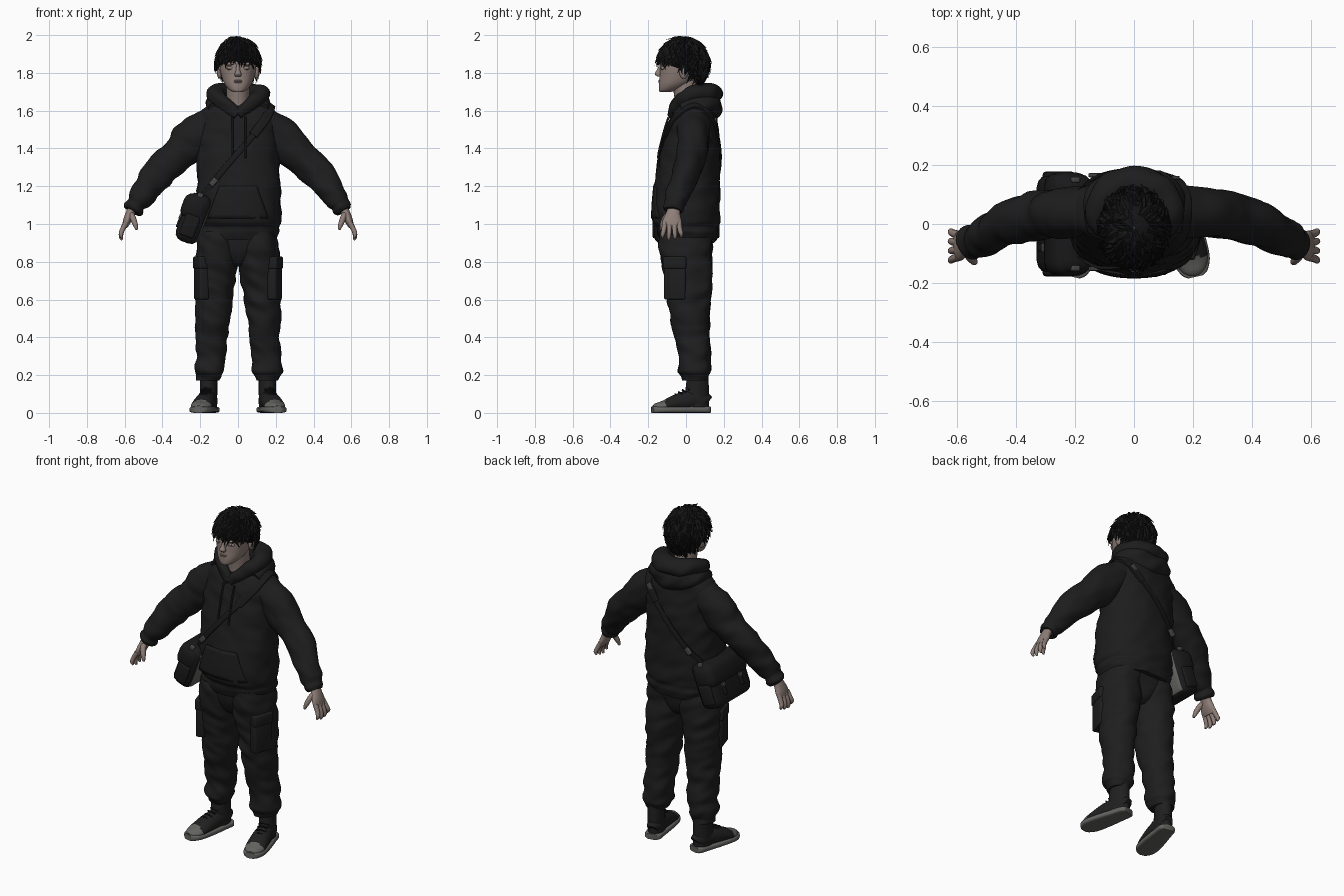
import bpy, bmesh, math, random
from mathutils import Vector, noise

random.seed(4)
if "Cube" in bpy.data.objects:
    bpy.data.objects.remove(bpy.data.objects["Cube"])


def material(name, r, g, b):
    mat = bpy.data.materials.new(name)
    mat.use_nodes = True
    mat.diffuse_color = (r, g, b, 1)
    mat.node_tree.nodes["Principled BSDF"].inputs["Base Color"].default_value = (r, g, b, 1)
    return mat


FLEECE = material("black fleece", .012, .012, .012)
COTTON = material("black cotton", .013, .013, .013)
HAIR = material("black hair", .007, .007, .007)
SKIN = material("skin", .27, .207, .185)
LIP = material("lip", .235, .168, .15)
NYLON = material("black nylon", .01, .01, .011)
CANVAS = material("shoe canvas", .014, .014, .014)
RUBBER = material("grey rubber", .125, .125, .117)
METAL = material("dark metal", .06, .06, .06)
Y_AXIS = lambda p: Vector((0, 1, 0))
Z_AXIS = lambda p: Vector((0, 0, 1))


def finish(name, bm, *mats):
    bmesh.ops.recalc_face_normals(bm, faces=bm.faces)
    mesh = bpy.data.meshes.new(name)
    bm.to_mesh(mesh)
    bm.free()
    ob = bpy.data.objects.new(name, mesh)
    bpy.context.collection.objects.link(ob)
    for mat in mats:
        mesh.materials.append(mat)
    bpy.context.view_layer.objects.active = ob
    ob.select_set(True)
    bpy.ops.object.shade_smooth_by_angle(angle=.8)
    ob.select_set(False)
    return ob


def smooth_rows(rows, steps):
    """Pass a smooth curve through rows of numbers."""
    pts = [Vector(r) for r in rows]
    out = []
    for i in range(len(pts) - 1):
        a, b, c, d = pts[max(i - 1, 0)], pts[i], pts[i + 1], pts[min(i + 2, len(pts) - 1)]
        for k in range(steps):
            t = k / steps
            out.append(b + (c - a) * (t / 2) + (a * 2 - b * 5 + c * 4 - d) * (t * t / 2)
                       + (b * 3 - a - c * 3 + d) * (t ** 3 / 2))
    return out + [pts[-1]]


def loft(name, rows, *mats, ref=None, sides=24, steps=6, power=2, fold=0):
    """Skin rings (x, y, z, width, depth); ref gives the depth direction along a path."""
    rows = smooth_rows(rows, steps)
    bm, rings = bmesh.new(), []
    for i, row in enumerate(rows):
        p = Vector(row[:3])
        u, n = Vector((1, 0, 0)), Vector((0, 1, 0))
        if ref:
            t = Vector((rows[min(i + 1, len(rows) - 1)] - rows[max(i - 1, 0)])[:3]).normalized()
            n = ref(p)
            n = (n - t * n.dot(t)).normalized()
            u = t.cross(n)
        ring = []
        for k in range(sides):
            a = math.tau * k / sides
            c, s = math.cos(a), math.sin(a)
            d = (u * math.copysign(abs(c) ** (2 / power), c) * row[3]
                 + n * math.copysign(abs(s) ** (2 / power), s) * row[4])
            q = p + d
            wave = noise.noise(Vector((q.x * 11, q.y * 11, q.z * 18 + q.x * 9))) * fold
            ring.append(bm.verts.new(q + d.normalized() * wave))
        rings.append(ring)
    for a, b in zip(rings, rings[1:]):
        for k in range(sides):
            j = (k + 1) % sides
            bm.faces.new((a[k], a[j], b[j], b[k]))
    bm.faces.new(rings[0])
    bm.faces.new(rings[-1])
    return finish(name, bm, *mats)


def box(name, loc, size, *mats, rot=(0, 0, 0), bevel=.01):
    bm = bmesh.new()
    bmesh.ops.create_cube(bm, size=1)
    bmesh.ops.scale(bm, vec=size, verts=bm.verts)
    bmesh.ops.bevel(bm, geom=bm.edges[:], offset=bevel, segments=3, profile=.5, affect='EDGES')
    ob = finish(name, bm, *mats)
    ob.location, ob.rotation_euler = loc, rot
    return ob


def ball(name, loc, size, mat):
    bm = bmesh.new()
    bmesh.ops.create_uvsphere(bm, u_segments=20, v_segments=12, radius=1)
    bmesh.ops.scale(bm, vec=size, verts=bm.verts)
    finish(name, bm, mat).location = loc


def flip(rows, s):
    return [(s * r[0], *r[1:]) for r in rows]


def around(half):
    return half + flip(half[:-1], -1)[::-1]


# Hoodie body with gathered hem
TORSO = [(0, .012, .915, .2, .15), (.005, .01, .955, .215, .162), (.005, .008, .985, .21, .163),
         (.005, 0, 1.03, .225, .178), (.003, .005, 1.2, .222, .172), (0, .022, 1.38, .215, .155),
         (0, .035, 1.52, .21, .132), (0, .045, 1.6, .197, .112), (0, .045, 1.645, .14, .085)]
loft("hoodie_body", TORSO, FLEECE, sides=48, steps=8, power=2.3, fold=.012)
TORSO_FINE = smooth_rows(TORSO, 30)


def on_torso(x, z, side, gap):
    r = min(TORSO_FINE, key=lambda row: abs(row[2] - z))
    inside = max(0, 1 - abs(x / r[3]) ** 2.3) ** (1 / 2.3)
    return (x, r[1] + side * (r[4] * inside + gap), z)


# Hood resting on the shoulders
loft("hood_rim", around([(0, -.08, 1.58, .02, .026), (.05, -.06, 1.617, .026, .034),
     (.105, -.005, 1.662, .04, .045), (.115, .06, 1.685, .05, .05), (.07, .118, 1.692, .058, .055),
     (0, .135, 1.69, .058, .055)]), FLEECE, ref=Z_AXIS, fold=.012)
loft("hood_fold", around([(.125, -.02, 1.605, .035, .035), (.128, .06, 1.63, .05, .055),
     (.08, .12, 1.63, .055, .065), (0, .136, 1.615, .055, .065)]), FLEECE, ref=Z_AXIS, fold=.012)
for x, end in ((-.03, 1.37), (.04, 1.35)):
    cord = [on_torso(x, z, -1, .012) + (.0055, .0055) for z in (1.565, 1.5, 1.43, end)]
    loft("drawstring", cord, NYLON, ref=Y_AXIS, sides=8)

# Front pouch pocket following the belly
bm = bmesh.new()
grid = [[bm.verts.new(on_torso((.16 - .06 * v / 8) * (u / 8 - 1), 1.03 + .17 * v / 8, -1, .002))
         for u in range(17)] for v in range(9)]
for a, b in zip(grid, grid[1:]):
    for k in range(16):
        bm.faces.new((a[k], a[k + 1], b[k + 1], b[k]))
pouch = finish("pouch_pocket", bm, FLEECE)
solid = pouch.modifiers.new("thickness", 'SOLIDIFY')
solid.thickness, solid.offset = .008, 0

# Hips
loft("trouser_hips", [(0, .005, .775, .04, .07), (0, .005, .805, .1, .1), (.004, .003, .87, .185, .125),
     (.005, .005, .96, .205, .14)], COTTON, power=2.3, sides=36, fold=.008)

for s, side in ((1, "left"), (-1, "right")):
    # Sleeve and cuff
    loft(side + "_sleeve", flip([(.12, .045, 1.55, .08, .088), (.232, .038, 1.458, .108, .085),
         (.315, .03, 1.37, .09, .082), (.405, .008, 1.287, .086, .074), (.48, -.03, 1.19, .074, .064),
         (.522, -.054, 1.13, .064, .06), (.54, -.06, 1.105, .052, .052),
         (.553, -.064, 1.083, .054, .053), (.562, -.067, 1.068, .044, .044)], s),
         FLEECE, ref=Y_AXIS, sides=32, fold=.012)
    # Hand
    loft(side + "_palm", flip([(.552, -.06, 1.09, .026, .032), (.572, -.068, 1.055, .023, .038),
         (.588, -.073, 1.015, .021, .051), (.6, -.075, .985, .014, .049)], s), SKIN, ref=Y_AXIS)
    for i in range(4):
        y, tip = -.112 + .025 * i, .912 + abs(i - 1.3) * .011
        spread = (i - 1.5) * .008
        loft(side + "_finger", flip([(.594, y, 1.005, .014, .014), (.614, y + spread / 2, .965, .013, .013),
             (.62, y + spread, tip + .017, .011, .011), (.613, y + spread, tip, .005, .005)], s),
             SKIN, ref=Y_AXIS, sides=10, steps=3)
    loft(side + "_thumb", flip([(.57, -.08, 1.06, .017, .018), (.556, -.11, 1.03, .016, .016),
         (.543, -.126, .995, .013, .013), (.536, -.131, .97, .006, .006)], s), SKIN, ref=Y_AXIS, sides=10)
    # Trouser leg with gathered ankle
    loft(side + "_trouser_leg", flip([(.1, 0, .96, .1, .138), (.107, 0, .9, .106, .14),
         (.113, .004, .8, .111, .134), (.122, .012, .7, .104, .122), (.128, .016, .6, .098, .113),
         (.134, .02, .5, .088, .102), (.138, .032, .4, .083, .092), (.145, .046, .3, .079, .084),
         (.15, .044, .225, .078, .087), (.152, .048, .198, .066, .073), (.155, .05, .172, .058, .066)], s),
         COTTON, sides=36, steps=8, power=2.2, fold=.014)
    # Cargo pocket and flap
    turn = (0, 0, -.3 * s)
    box(side + "_cargo_pocket", (s * .194, -.055, .7), (.05, .12, .2), COTTON, rot=turn)
    box(side + "_cargo_flap", (s * .197, -.056, .795), (.054, .128, .065), COTTON, rot=turn)
    # Shoe: canvas upper, rubber toe, sole, ankle and laces
    foot = [(0, .068, .05, .028, .045), (0, .052, .06, .042, .052), (0, 0, .065, .047, .058),
            (0, -.08, .055, .055, .048), (0, -.16, .036, .056, .03), (0, -.2, .03, .04, .022),
            (0, -.215, .025, .02, .015)]
    upper = loft(side + "_shoe_upper", foot, CANVAS, RUBBER, ref=Z_AXIS)
    for face in upper.data.polygons:
        face.material_index = int(face.center.y < -.16)
    sole = loft(side + "_shoe_sole", [(x, y * 1.1 + .012, .017, w + .006, .017) for x, y, z, w, h in foot],
                RUBBER, ref=Z_AXIS, power=4)
    ankle = loft(side + "_shoe_ankle", [(0, .015, .03, .045, .068), (0, .02, .12, .045, .063),
                 (0, .022, .2, .045, .057)], CANVAS)
    parts = [upper, sole, ankle]
    for i in range(4):
        y, z = -.1 + .02 * i, .102 + .011 * i
        parts.append(loft(side + "_lace", [(-.03, y + .012, z - .014, .004, .004), (0, y, z - .002, .004, .004),
                     (.03, y + .012, z - .014, .004, .004)], NYLON, ref=Y_AXIS, sides=8))
    for ob in parts:
        ob.location, ob.rotation_euler = (s * .16, .04, 0), (0, 0, s * .22)
    # Ear, brow ridge and eye
    ball(side + "_ear", (s * .098, -.012, 1.805), (.014, .024, .036), SKIN)
    ball(side + "_eyelid", (s * .04, -.122, 1.825), (.022, .012, .01), SKIN)
    ball(side + "_eye_line", (s * .04, -.131, 1.822), (.017, .004, .0025), LIP)
    ball(side + "_brow_ridge", (s * .04, -.122, 1.848), (.032, .015, .009), SKIN)

# Head, neck and face
loft("head", [(0, -.112, 1.698, .022, .026), (0, -.093, 1.71, .046, .05), (0, -.06, 1.74, .071, .084),
     (0, -.035, 1.78, .087, .105), (0, -.02, 1.83, .097, .117), (0, -.017, 1.88, .095, .115),
     (0, -.015, 1.92, .078, .095), (0, -.014, 1.955, .045, .055)], SKIN, sides=32, power=2.15)
loft("neck", [(0, .02, 1.57, .075, .08), (0, .01, 1.64, .061, .068), (0, -.005, 1.76, .062, .07)], SKIN)
loft("nose", [(0, -.132, 1.845, .009, .008), (0, -.142, 1.815, .011, .013), (0, -.147, 1.795, .018, .018),
     (0, -.142, 1.782, .016, .012)], SKIN, sides=16)
for z, w in ((1.758, .025), (1.75, .021)):
    ball("lip", (0, -.139, z), (w, .007, .005), LIP)


# Hair: cap plus layered tapering locks
def hairline(az):
    front = -math.sin(az)
    return 1.83 - .34 * front + .45 * max(0, -front)


def scalp(az, polar, k):
    r = math.sin(polar) * k
    return Vector((.115 * r * math.cos(az), -.013 + .134 * r * math.sin(az), 1.85 + .139 * k * math.cos(polar)))


bm = bmesh.new()
cap = [[bm.verts.new(scalp(math.tau * i / 40, max(.02, hairline(math.tau * i / 40) * j / 14), .98))
        for i in range(40)] for j in range(15)]
for a, b in zip(cap, cap[1:]):
    for k in range(40):
        bm.faces.new((a[k], a[k - 1], b[k - 1], b[k]))
finish("hair_cap", bm, HAIR)
bm = bmesh.new()
for i in range(480):
    az = random.uniform(0, math.tau)
    limit = hairline(az)
    start = limit * .88 * math.sqrt(random.random())
    end = min(start + random.uniform(.3, .6), limit + random.uniform(-.05, .3))
    drift, lift = random.uniform(-.4, .4), random.uniform(.05, .18)
    width = random.uniform(.009, .018)
    last = None
    for j in range(5):
        t = j / 4
        a = az + drift * t
        mid = scalp(a, start + (end - start) * t, .97 + lift * t)
        across = Vector((-math.sin(a), math.cos(a), 0)) * width * (1.03 - t)
        out = (mid - Vector((0, -.013, 1.85))).normalized() * .01 * (1 - t)
        row = [bm.verts.new(q) for q in (mid - across, mid + out, mid + across)]
        if last:
            for k in range(2):
                bm.faces.new((last[k], last[k + 1], row[k + 1], row[k]))
        last = row
finish("hair_locks", bm, HAIR)

# Shoulder strap from bag front, over the left shoulder, to bag back
down = [(.15, 1.565), (.08, 1.47), (-.02, 1.355), (-.12, 1.235), (-.2, 1.13)]
path = [on_torso(x, z, -1, .005) for x, z in down][::-1] + [(.175, .045, 1.63)]
path += [on_torso(x, z, 1, .005) for x, z in down]
OUTWARD = lambda p: Vector((p.x * .4, (p.y - .03) * 3, .1))
loft("bag_strap", [p + (.016, .006) for p in path], NYLON, ref=OUTWARD, sides=12, power=4)
loft("strap_pad", [p + (.025, .008) for p in path[3:8]], NYLON, ref=OUTWARD, sides=12, power=4)
for x, z, d in ((-.13, 1.223, -1), (-.13, 1.223, 1), (.13, 1.54, 1)):
    box("strap_buckle", on_torso(x, z, d, .012), (.045, .014, .03), METAL, rot=(0, -.85, 0), bevel=.004)

# Messenger bag on the right hip
tilt = (0, .36, 0)
bag = box("bag_body", (-.235, 0, 1.03), (.13, .34, .27), NYLON, RUBBER, rot=tilt, bevel=.045)
for face in bag.data.polygons:
    face.material_index = int(face.normal.x > .8)
box("bag_flap", (-.228, 0, 1.085), (.14, .35, .14), NYLON, rot=tilt, bevel=.045)
box("bag_outer_pocket", (-.288, 0, .99), (.05, .24, .13), NYLON, rot=tilt, bevel=.02)
for y in (-.08, .08):
    box("bag_closure_strap", (-.288, y, 1.055), (.03, .025, .16), NYLON, rot=tilt, bevel=.005)
    box("bag_closure_buckle", (-.306, y, 1.04), (.012, .03, .022), METAL, rot=tilt, bevel=.003)
for d in (-1, 1):
    box("bag_side_pocket", (-.255, d * .16, .99), (.08, .035, .12), NYLON, rot=tilt, bevel=.012)
    box("bag_ring", (-.2, d * .15, 1.15), (.03, .02, .03), METAL, rot=tilt, bevel=.006)
